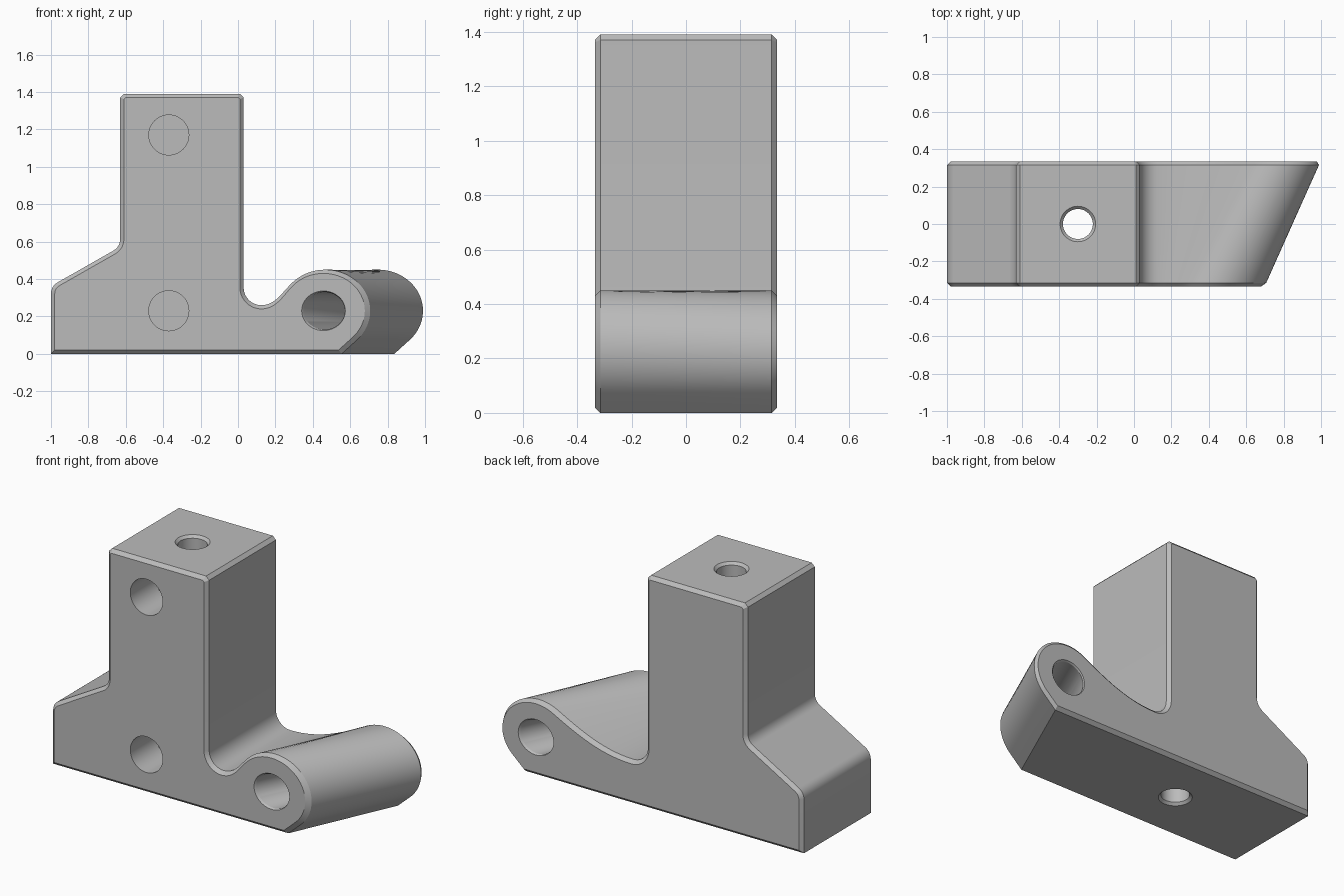
import bpy, bmesh, math
from mathutils import Vector

if "Cube" in bpy.data.objects:
    bpy.data.objects.remove(bpy.data.objects["Cube"])

grey = bpy.data.materials.new("mid grey")
grey.diffuse_color = (0.5, 0.5, 0.5, 1)
grey.use_nodes = True
grey.node_tree.nodes["Principled BSDF"].inputs["Base Color"].default_value = grey.diffuse_color

HALF = 0.335     # half depth in y
CH = 0.02        # edge chamfer
SKEW = 0.30      # sideways run of the slanted barrel from front to back


def arc(cx, cz, rx, rz, a0, a1, n):
    """Points on an elliptical arc, angles in degrees."""
    out = []
    for i in range(n + 1):
        a = math.radians(a0 + (a1 - a0) * i / n)
        out.append(Vector((cx + rx * math.cos(a), cz + rz * math.sin(a))))
    return out


def bezier(p0, p1, p2, p3, n):
    """Interior points of a cubic curve."""
    p0, p1, p2, p3 = map(Vector, (p0, p1, p2, p3))
    out = []
    for i in range(1, n):
        t = i / n
        s = 1 - t
        out.append(p0 * s**3 + p1 * 3 * s * s * t + p2 * 3 * s * t * t + p3 * t**3)
    return out


def loft(name, rings):
    """Closed solid through matching rings of 3D points."""
    bm = bmesh.new()
    vs = [[bm.verts.new(p) for p in r] for r in rings]
    n = len(vs[0])
    for a, b in zip(vs, vs[1:]):
        for i in range(n):
            j = (i + 1) % n
            bm.faces.new((a[i], a[j], b[j], b[i]))
    bm.faces.new(vs[0])
    bm.faces.new(vs[-1][::-1])
    bmesh.ops.recalc_face_normals(bm, faces=bm.faces)
    me = bpy.data.meshes.new(name)
    bm.to_mesh(me)
    bm.free()
    me.materials.append(grey)
    ob = bpy.data.objects.new(name, me)
    bpy.context.collection.objects.link(ob)
    return ob


def inset(pts, d):
    """Shrink a clockwise outline by d."""
    out = []
    for i, p in enumerate(pts):
        e1 = (p - pts[i - 1]).normalized()
        e2 = (pts[(i + 1) % len(pts)] - p).normalized()
        n1, n2 = Vector((e1.y, -e1.x)), Vector((e2.y, -e2.x))
        out.append(p + (n1 + n2) * (d / (1 + n1.dot(n2))))
    return out


def outline(cx, angle, handle):
    """Side profile: foot, column, valley, barrel; cx is the barrel centre."""
    rx, rz, cz = 0.241, 0.22, 0.23
    barrel = arc(cx, cz, rx, rz, angle, -45, 36)
    a = math.radians(angle)
    tangent = Vector((rx * math.sin(a), -rz * math.cos(a))).normalized()
    pts = [Vector((-1, 0))]
    pts += arc(-0.93, 0.321, 0.07, 0.07, 180, 120, 6)        # foot shoulder
    pts += arc(-0.70, 0.613, 0.07, 0.07, -60, 0, 6)          # foot to column
    pts += [Vector(p) for p in ((-0.63, 1.39 - CH), (-0.63 + CH, 1.39),
                                (0.03 - CH, 1.39), (0.03, 1.39 - CH))]
    pts += arc(0.125, 0.355, 0.095, 0.095, 180, 270, 10)     # valley
    pts += bezier(pts[-1], pts[-1] + Vector((handle, 0)),
                  barrel[0] - tangent * handle, barrel[0], 14)
    pts += barrel
    pts.append(Vector((cx + 0.088, 0)))                      # under the barrel
    return pts


# Body, lofted from front outline to back outline with chamfered rims
front = outline(0.457, 135, 0.075)
back = outline(0.457 + SKEW, 120, 0.19)
rings = []
for y, d in ((-HALF, CH), (-HALF + CH, 0), (HALF - CH, 0), (HALF, CH)):
    t = (y + HALF) / (2 * HALF)
    sec = [f.lerp(b, t) for f, b in zip(front, back)]
    if d:
        sec = inset(sec, d)
    rings.append([(p.x, y, p.y) for p in sec])
body = loft("bracket_body", rings)


def y_hole(name, x, z, rx, rz, stations, skew=0.0):
    """Cutter along y; stations are (y, radius scale)."""
    rs = []
    for y, s in stations:
        cx = x + skew * (y + HALF) / (2 * HALF)
        rs.append([(p.x, y, p.y) for p in arc(cx, z, rx * s, rz * s, 0, 360, 48)[:-1]])
    return loft(name, rs)


# Slanted hole through the barrel
cutters = [y_hole("barrel_hole", 0.457, 0.23, 0.11, 0.10,
                  ((-0.36, 1.14), (-HALF, 1.06), (-0.325, 1), (0.325, 1),
                   (HALF, 1.06), (0.36, 1.14)), SKEW)]
# Blind holes in the front face
for nm, z in (("lower_blind_hole", 0.23), ("upper_blind_hole", 1.17)):
    cutters.append(y_hole(nm, -0.37, z, 0.107, 0.107, ((-0.4, 1), (-0.10, 1))))
# Vertical through hole, countersunk at both ends
cutters.append(loft("vertical_hole", [
    [(p.x, p.y, z) for p in arc(-0.30, 0, r, r, 0, 360, 48)[:-1]]
    for z, r in ((-0.02, 0.115), (0.0, 0.095), (0.015, 0.08),
                 (1.375, 0.08), (1.39, 0.095), (1.41, 0.115))]))

# Cut the holes, then drop the cutters
bpy.context.view_layer.objects.active = body
for c in cutters:
    c.hide_render = True
    m = body.modifiers.new(c.name, 'BOOLEAN')
    m.operation = 'DIFFERENCE'
    m.solver = 'EXACT'
    m.object = c
    bpy.ops.object.modifier_apply(modifier=m.name)
for c in cutters:
    bpy.data.objects.remove(c)

bpy.ops.object.select_all(action='DESELECT')
body.select_set(True)
bpy.context.view_layer.objects.active = body
bpy.ops.object.shade_smooth_by_angle(angle=math.radians(25))
